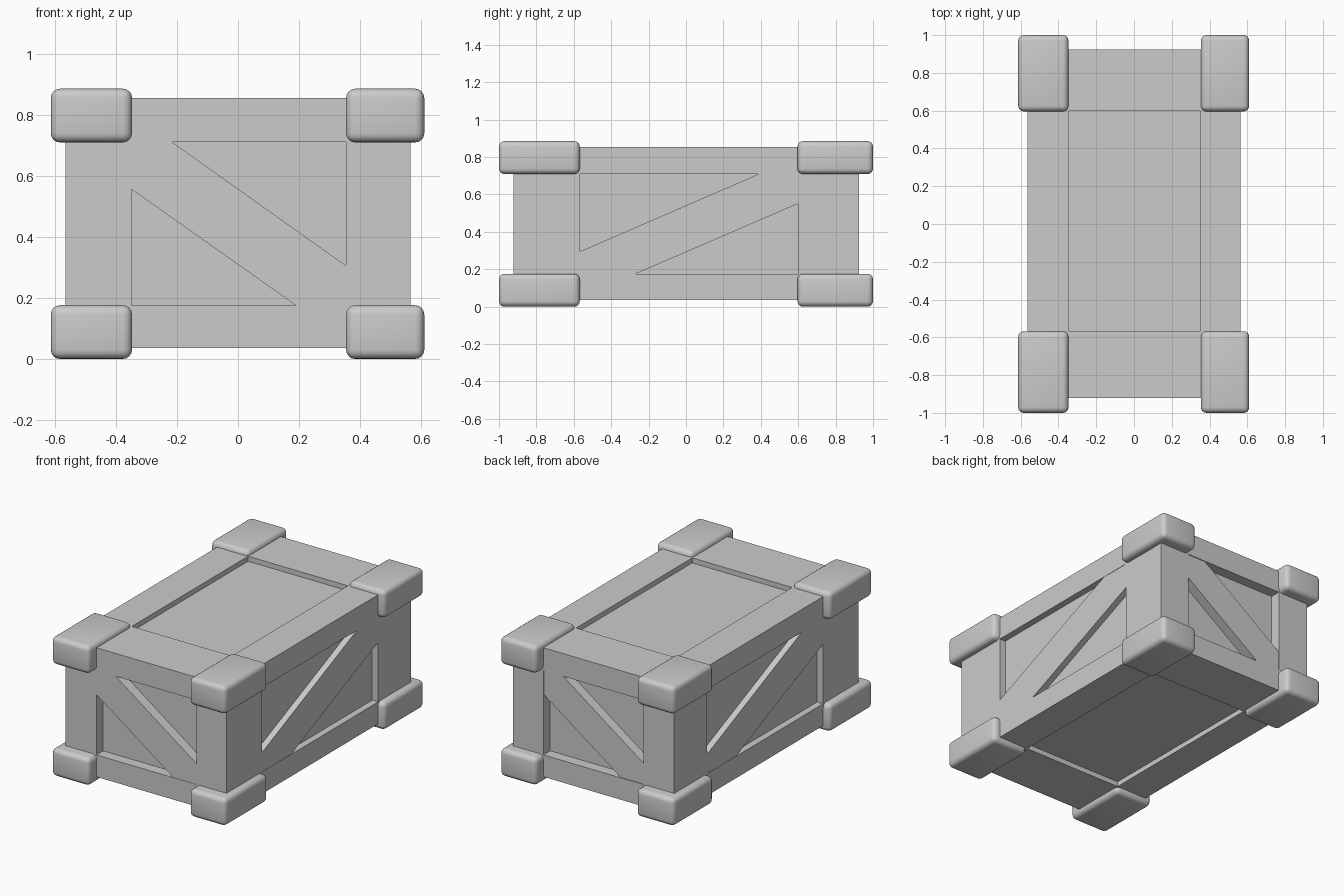
import bpy, bmesh, math
from mathutils import Vector

old = bpy.data.objects.get("Cube")
if old:
    bpy.data.objects.remove(old, do_unlink=True)

GREY = (0.6, 0.6, 0.6, 1)
grey = bpy.data.materials.new("plain_grey")
grey.use_nodes = True
grey.diffuse_color = GREY
grey.node_tree.nodes["Principled BSDF"].inputs["Base Color"].default_value = GREY


def finish(name, bm):
    bmesh.ops.recalc_face_normals(bm, faces=bm.faces)
    mesh = bpy.data.meshes.new(name)
    bm.to_mesh(mesh)
    bm.free()
    mesh.materials.append(grey)
    ob = bpy.data.objects.new(name, mesh)
    bpy.context.collection.objects.link(ob)
    return ob


def box(name, xs, ys, zs):
    bm = bmesh.new()
    bmesh.ops.create_cube(bm, size=1)
    for v in bm.verts:
        v.co = [(a + b) / 2 + c * (b - a) for (a, b), c in zip((xs, ys, zs), v.co)]
    return finish(name, bm)


def prism(name, outline, start, depth):
    """Extrude an outline of 3D points along the depth vector."""
    bm = bmesh.new()
    face = bm.faces.new([bm.verts.new(Vector(p) + Vector(start)) for p in outline])
    new = bmesh.ops.extrude_face_region(bm, geom=[face])["geom"]
    bmesh.ops.translate(bm, vec=depth, verts=[v for v in new if isinstance(v, bmesh.types.BMVert)])
    return finish(name, bm)


# Frame bands on each axis: (low band), (opening), (high band)
X = [(-0.565, -0.348), (-0.348, 0.353), (0.353, 0.565)]
Y = [(-0.922, -0.567), (-0.567, 0.598), (0.598, 0.925)]
Z = [(0.036, 0.175), (0.175, 0.71), (0.71, 0.855)]
# Outer limits of the corner blocks
BX = [(-0.613, -0.347), None, (0.354, 0.61)]
BY = [(-1, -0.568), None, (0.596, 1)]
BZ = [(0, 0.176), None, (0.709, 0.885)]
side = {0: "right", 2: "left"}
end = {0: "front", 2: "back"}
level = {0: "bottom", 2: "top"}

# Recessed panels, as one inner body
box("inner_panels", (-0.523, 0.523), (-0.854, 0.857), (0.068, 0.823))

# Upright posts, rails and rounded corner blocks
for i in side:
    for j in end:
        box(f"{end[j]}_{side[i]}_post", X[i], Y[j], (Z[0][0], Z[2][1]))
        for k in level:
            block = box(f"{level[k]}_{end[j]}_{side[i]}_corner_block", BX[i], BY[j], BZ[k])
            bevel = block.modifiers.new("rounded_edges", "BEVEL")
            bevel.width = 0.03
            bevel.segments = 4
            bpy.ops.object.select_all(action="DESELECT")
            block.select_set(True)
            bpy.context.view_layer.objects.active = block
            bpy.ops.object.modifier_apply(modifier=bevel.name)
            bpy.ops.object.shade_smooth_by_angle(angle=math.radians(35))
for k in level:
    for j in end:
        box(f"{level[k]}_{end[j]}_rail", X[1], Y[j], Z[k])
    for i in side:
        box(f"{level[k]}_{side[i]}_rail", X[i], Y[1], Z[k])

# Diagonal braces, turned half round for the opposite faces
(x0, x1), (y0, y1), (z0, z1) = X[1], Y[1], Z[1]
end_brace = [(x0, z1), (-0.215, z1), (x1, 0.306), (x1, z0), (0.19, z0), (x0, 0.555)]
side_brace = [(y0, z0), (-0.27, z0), (y1, 0.55), (y1, z1), (0.39, z1), (y0, 0.295)]
for s, name in ((1, "front"), (-1, "back")):
    pts = [(x if s > 0 else x0 + x1 - x, 0, z) for x, z in end_brace]
    prism(name + "_brace", pts, (0, -s * 0.92, 0), (0, s * 0.1, 0))
for s, name in ((1, "left"), (-1, "right")):
    pts = [(0, y if s > 0 else y0 + y1 - y, z) for y, z in side_brace]
    prism(name + "_brace", pts, (s * 0.563, 0, 0), (-s * 0.08, 0, 0))
